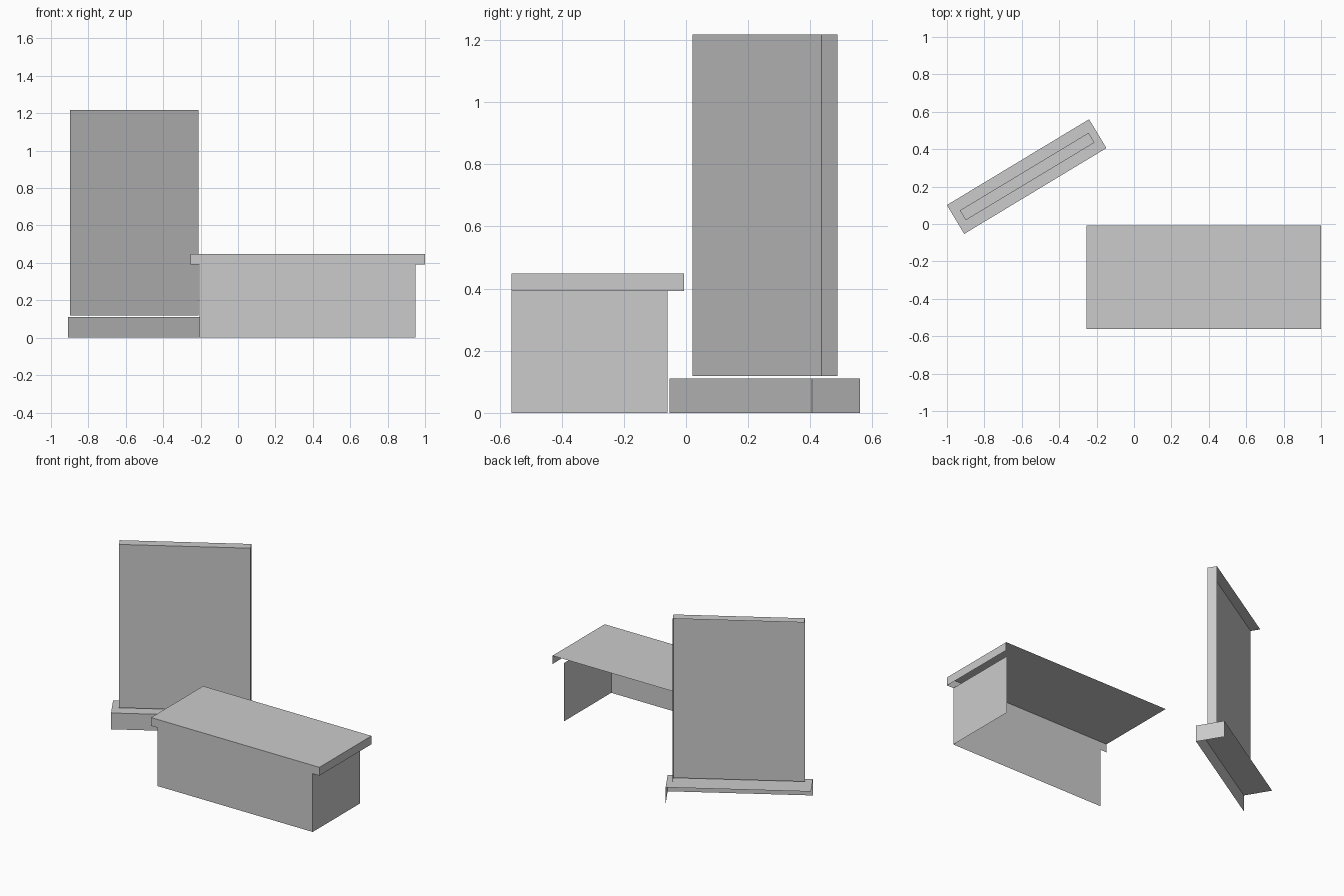
import bpy
import bmesh
from math import radians
from mathutils import Matrix

if "Cube" in bpy.data.objects:
    bpy.data.objects.remove(bpy.data.objects["Cube"])


def shell(name, size, centre, angle=0, sides=("front", "right", "top")):
    """Open box holding only the named sides, standing on centre.z."""
    x, y, z = size[0] / 2, size[1] / 2, size[2]
    corners = {
        "front": [(-x, -y, 0), (x, -y, 0), (x, -y, z), (-x, -y, z)],
        "right": [(x, -y, 0), (x, y, 0), (x, y, z), (x, -y, z)],
        "top": [(-x, -y, z), (x, -y, z), (x, y, z), (-x, y, z)],
    }
    bm = bmesh.new()
    for side in sides:
        bm.faces.new([bm.verts.new(c) for c in corners[side]])
    bmesh.ops.remove_doubles(bm, verts=bm.verts, dist=1e-5)
    bm.transform(Matrix.Translation(centre) @ Matrix.Rotation(radians(angle), 4, "Z"))
    mesh = bpy.data.meshes.new(name)
    bm.to_mesh(mesh)
    bm.free()
    obj = bpy.data.objects.new(name, mesh)
    bpy.context.collection.objects.link(obj)
    return obj


# Counter: open-backed body under an overhanging top, flush at the front
shell("counter_body", (1.156, 0.502, 0.392), (0.371, -0.31, 0), sides=("front", "right"))
shell("counter_top", (1.253, 0.554, 0.056), (0.372, -0.284, 0.392))

# Turned upright board floating just above its plinth
shell("board_plinth", (0.888, 0.18, 0.11), (-0.574, 0.2535, 0), 31.1)
shell("upright_board", (0.804, 0.061, 1.099), (-0.571, 0.254, 0.119), 31.1)
